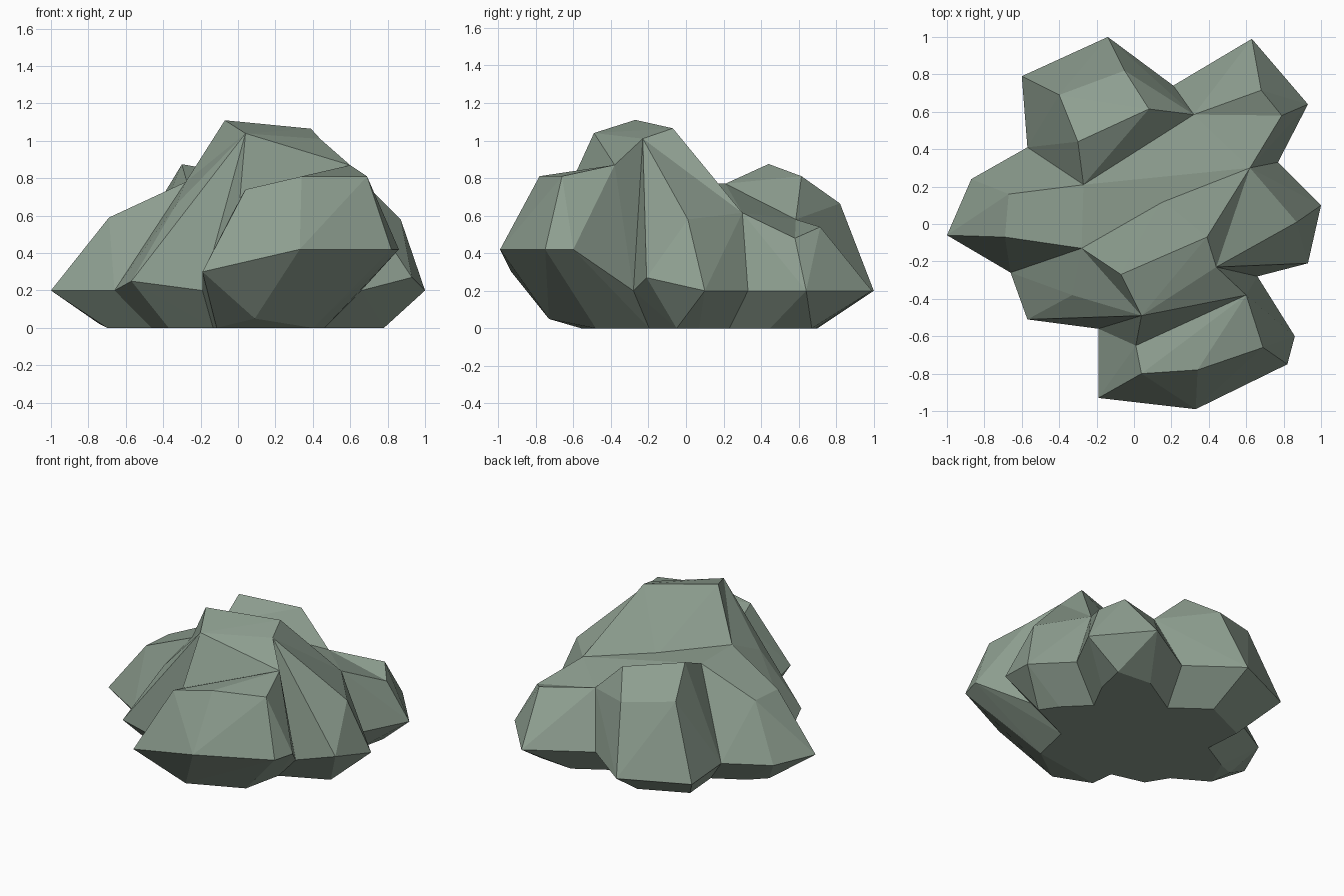
import bpy, bmesh

if "Cube" in bpy.data.objects:
    bpy.data.objects.remove(bpy.data.objects["Cube"])

stone = bpy.data.materials.new("grey green stone")
stone.diffuse_color = (0.27, 0.345, 0.28, 1)
stone.use_nodes = True
stone.node_tree.nodes["Principled BSDF"].inputs["Base Color"].default_value = stone.diffuse_color

RIM = 0.2     # usual height of the widest outline; corners without a height sit here
rocks = []

# Corners shared by neighbouring boulders
left_shoulder = (-.28, -.13, .78)
back_shoulder = (-.27, .21, .77)
right_shoulder = (.62, .3, .615)
back_saddle = (.32, .585, .58)
shelf = (.15, .13, .68)
peak_front = (.04, -.49, 1.04)
peak_right = (.44, -.23, 1.01)
crease = (.01, -.65, .69)
crest = (.6, -.38, .87)
back_right_top = (.79, .58, .48)
back_right_rim = (.93, .64)

# Notches in the outline between boulders
front_notch = (.66, -.28)
front_left_notch = (-.19, -.56)
left_notch = (-.66, -.26)
back_left_notch = (-.57, .41)
back_notch = (.21, .74)
right_notch = (.77, .33)


def boulder(name, *corners):
    """Convex faceted rock; every rim corner is undercut to a footprint on the ground."""
    bm = bmesh.new()
    bm.verts.new((0, 0, 0))
    for c in corners:
        x, y, z = c if len(c) == 3 else (*c, RIM)
        bm.verts.new((x, y, z))
        if 0.1 < z < 0.45:                # higher rims are undercut more
            k = 0.9 - z
            bm.verts.new((x * k, y * k, 0))
    r = bmesh.ops.convex_hull(bm, input=bm.verts[:])
    junk = {v for v in r["geom_interior"] + r["geom_unused"]
            if isinstance(v, bmesh.types.BMVert)}
    bmesh.ops.delete(bm, geom=list(junk), context='VERTS')
    bmesh.ops.recalc_face_normals(bm, faces=bm.faces[:])
    me = bpy.data.meshes.new(name)
    bm.to_mesh(me)
    bm.free()
    me.materials.append(stone)
    ob = bpy.data.objects.new(name, me)
    bpy.context.collection.objects.link(ob)
    rocks.append(ob)


# Tall middle rock, its front saddle and the low shelf behind it
boulder("peak", (-.07, -.27, 1.11), (.39, -.07, 1.065), peak_front, peak_right,
        left_shoulder, shelf, right_shoulder, front_left_notch)
boulder("front_saddle", peak_front, peak_right, crease, crest,
        front_left_notch, front_notch)
boulder("back_shelf", left_shoulder, back_shoulder, shelf, right_shoulder,
        back_saddle, back_right_top, back_right_rim, right_notch)

# Rocks around the peak
boulder("front_rock", (-.19, -.93, .3), (.33, -.99, .42), (.82, -.75, .42), (.86, -.6, .42),
        (.04, -.8, .74), (.34, -.78, .81), (.69, -.66, .81), (.09, -.73, .05), (.4, -.48, 0),
        crest, crease, front_notch, front_left_notch)
boulder("front_left_rock", (-.57, -.51, .25), (-.33, -.38, .66),
        left_notch, front_left_notch, left_shoulder, peak_front)
boulder("left_rock", (-1, -.06), (-.87, .24), (-.69, -.07, .59), (-.67, .16, .59),
        (-.74, .1, .02), left_notch, back_left_notch, left_shoulder, back_shoulder)
boulder("back_left_rock", (-.14, 1), (-.6, .79), (-.4, .69, .71), (-.05, .82, .665),
        (.08, .615, .81), (-.3, .44, .875),
        back_left_notch, back_shoulder, back_saddle, back_notch)
boulder("back_right_rock", (.63, .99), back_right_rim, (.68, .715, .54), back_right_top,
        (.7, .67, 0), back_saddle, back_notch)
boulder("right_rock", (1, .1), (.93, -.21, .27), (.87, .01, .58), (.78, -.05, 0),
        right_notch, front_notch, right_shoulder, peak_right)

# Fuse the boulders into one outcrop
main = rocks[0]
for ob in rocks[1:]:
    m = main.modifiers.new("fuse", 'BOOLEAN')
    m.operation, m.solver, m.object = 'UNION', 'EXACT', ob
dg = bpy.context.evaluated_depsgraph_get()
fused = bpy.data.meshes.new_from_object(main.evaluated_get(dg))
main.modifiers.clear()
spans = [max(c) - min(c) for c in zip(*(v.co for v in fused.vertices))]
# Keep the separate boulders if the fused shape is incomplete
if spans and min(spans[:2]) > 1.98:
    main.data = fused
    main.name = "rock_outcrop"
    for ob in rocks[1:]:
        bpy.data.objects.remove(ob)
